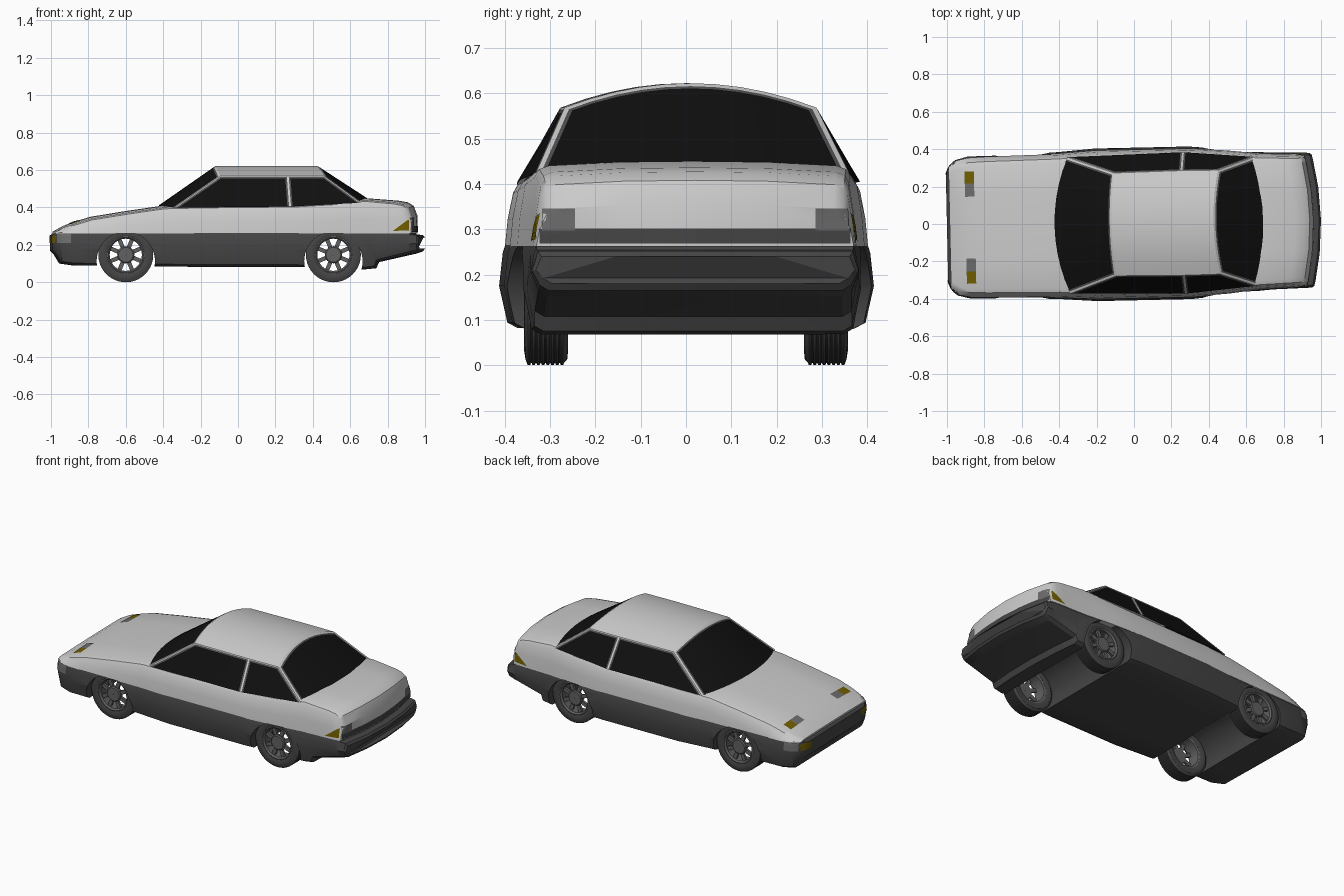
import bpy, bmesh, math
from mathutils import Vector, Matrix
from mathutils.bvhtree import BVHTree

if "Cube" in bpy.data.objects:
    bpy.data.objects.remove(bpy.data.objects["Cube"])


def material(name, c):
    m = bpy.data.materials.new(name)
    m.diffuse_color = (*c, 1)
    m.use_nodes = True
    m.node_tree.nodes["Principled BSDF"].inputs["Base Color"].default_value = m.diffuse_color
    return m


PAINT = material("light_paint", (0.65, 0.65, 0.65))
DARK = material("dark_trim", (0.06, 0.06, 0.06))
FRAME = material("window_trim", (0.08, 0.08, 0.08))
GLASS = material("black_glass", (0.005, 0.005, 0.005))
RIM = material("rim_grey", (0.12, 0.12, 0.12))
LENS = material("grey_lens", (0.15, 0.15, 0.15))
AMBER = material("amber_lens", (0.16, 0.11, 0.0))
YAW = Matrix.Rotation(math.radians(1.25), 4, 'Z')  # the body sits slightly turned


def finish(name, bm, mats):
    bmesh.ops.recalc_face_normals(bm, faces=bm.faces)
    me = bpy.data.meshes.new(name)
    bm.to_mesh(me)
    bm.free()
    for m in mats:
        me.materials.append(m)
    ob = bpy.data.objects.new(name, me)
    bpy.context.collection.objects.link(ob)
    return ob


def smooth(ob, deg=30):
    bpy.ops.object.select_all(action='DESELECT')
    ob.select_set(True)
    bpy.context.view_layer.objects.active = ob
    bpy.ops.object.shade_smooth_by_angle(angle=math.radians(deg))


def loft(name, stations, half_section, mat):
    """Skin mirrored half sections placed along x; the tail is bowed in plan."""
    bm = bmesh.new()
    rings = []
    for s in stations:
        half = half_section(*s[1:])
        ring = half + [(-y, z) for y, z in half[-2:0:-1]]
        row = []
        for y, z in ring:
            bow = 0.045 * (y / 0.36) ** 2 * min(max((s[0] - 0.6) / 0.3, 0), 1)
            row.append(bm.verts.new((s[0] - bow, y, z)))
        rings.append(row)
    n = len(rings[0])
    for a, b in zip(rings, rings[1:]):
        for i in range(n):
            bm.faces.new((a[i], a[(i + 1) % n], b[(i + 1) % n], b[i]))
    caps = [bm.faces.new(rings[0]), bm.faces.new(rings[-1])]
    bmesh.ops.triangulate(bm, faces=caps)
    return finish(name, bm, [mat])


def lower_section(w, zb, zt):
    return [(0, zb), (w * .5, zb), (w * .9, zb), (w * .955, zb + .012), (w, (zb + zt) / 2),
            (w * .98, zt - .02), (w * .965, zt), (w * .5, zt), (0, zt)]


def upper_section(w, zt):
    z0 = 0.262
    d = min(0.035, (zt - z0) * 0.6)
    return [(0, z0), (w * .5, z0), (w, z0), (w * .985, (z0 + zt - d) / 2), (w * .955, zt - d),
            (w * .93, zt - d * .5), (w * .87, zt - d * .28), (w * .45, zt - d * .06), (0, zt)]


# Dark lower shell with both bumpers
lower = loft("lower_body", [
    (-1.0, .29, .17, .25), (-.98, .335, .15, .265), (-.95, .362, .10, .268), (-.88, .38, .09, .268),
    (-.6, .383, .088, .268), (-.4, .393, .085, .268), (-.2, .408, .082, .268), (.3, .408, .082, .268),
    (.6, .38, .075, .268), (.67, .372, .068, .268), (.74, .367, .075, .268), (.755, .366, .108, .268),
    (.94, .362, .15, .268), (.955, .362, .153, .256), (.99, .36, .165, .252), (1.0, .352, .18, .24)],
    lower_section, DARK)
# Light upper shell: bonnet, shoulders, boot
upper = loft("upper_body", [
    (-.985, .325, .272), (-.94, .36, .299), (-.88, .373, .323), (-.79, .377, .35), (-.6, .38, .381),
    (-.4, .383, .41), (-.2, .395, .415), (.3, .395, .42), (.5, .383, .432), (.68, .364, .45),
    (.86, .358, .436), (.91, .356, .427), (.94, .353, .408), (.96, .35, .355)],
    upper_section, PAINT)
body = [lower, upper]

# Cabin: crowned roof, raked screens, side windows
bm = bmesh.new()
T = [i / 5 - 1 for i in range(11)]
roof_z = lambda t: 0.568 + 0.054 * (1 - t * t)
rows = [[(-.425 + .075 * t * t, .365 * t, .41 - .012 * t * t) for t in T],
        [(-.12 + .02 * t * t, .275 * t, roof_z(t)) for t in T],
        [(.26, .28 * t, roof_z(t)) for t in T],
        [(.425 + .03 * t * t, .278 * t, roof_z(t)) for t in T],
        [(.69 - .04 * t * t, .345 * t, .45 - .025 * t * t) for t in T]]
rows = [[bm.verts.new(p) for p in r] for r in rows]
panels = []
for k in range(4):
    fs = [bm.faces.new((rows[k][i], rows[k][i + 1], rows[k + 1][i + 1], rows[k + 1][i])) for i in range(10)]
    if k in (0, 3):
        panels.append(fs)
for i, sgn in ((0, -1), (10, 1)):
    foot = bm.verts.new((.27, .378 * sgn, .405))
    panels.append([bm.faces.new((rows[0][i], foot, rows[2][i], rows[1][i]))])
    panels.append([bm.faces.new((foot, rows[4][i], rows[3][i], rows[2][i]))])
bmesh.ops.recalc_face_normals(bm, faces=bm.faces)
for n, fs in enumerate(panels):
    edge = 0.012 if n < 2 else 0.005
    bmesh.ops.inset_region(bm, faces=fs, thickness=edge, use_even_offset=True)
    r = bmesh.ops.inset_region(bm, faces=fs, thickness=0.009, use_even_offset=True)
    for f in r["faces"]:
        f.material_index = 1
    for f in fs:
        f.material_index = 2
body.append(finish("cabin", bm, [PAINT, FRAME, GLASS]))

# Lamps: thin patches projected onto the shells
verts, polys = [], []
for ob in (lower, upper):
    base = len(verts)
    verts += [v.co.copy() for v in ob.data.vertices]
    polys += [[base + i for i in p.vertices] for p in ob.data.polygons]
tree = BVHTree.FromPolygons(verts, polys)


def lamp(name, quad, direction, mat, n=5):
    for side, sgn in (("left", 1), ("right", -1)):
        flip = Vector((1, sgn, 1))
        d = Vector(direction) * flip
        q = [Vector(p) * flip for p in quad]
        bm = bmesh.new()
        grid = []
        for i in range(n + 1):
            a, b = q[0].lerp(q[1], i / n), q[3].lerp(q[2], i / n)
            row = []
            for j in range(n + 1):
                hit = tree.ray_cast(a.lerp(b, j / n), d)[0]
                row.append(bm.verts.new(hit - d * 0.003) if hit else None)
            grid.append(row)
        for i in range(n):
            for j in range(n):
                c = (grid[i][j], grid[i + 1][j], grid[i + 1][j + 1], grid[i][j + 1])
                if all(c):
                    bm.faces.new(c)
        bmesh.ops.remove_doubles(bm, verts=bm.verts, dist=1e-5)
        body.append(finish(f"{name}_{side}", bm, [mat]))


def rect(axis, const, a0, a1, b0, b1):
    pts = [(a0, b0), (a1, b0), (a1, b1), (a0, b1)]
    return [p[:axis] + (const,) + p[axis:] for p in pts]


lamp("bonnet_lamp_grey", rect(2, 1, -.9, -.85, .165, .235), (0, 0, -1), LENS)
lamp("bonnet_lamp_amber", rect(2, 1, -.9, -.85, .235, .30), (0, 0, -1), AMBER)
lamp("nose_lamp", rect(0, -1.3, .25, .33, .21, .25), (1, 0, 0), AMBER)
lamp("nose_side_lamp", rect(1, .7, -.975, -.9, .21, .258), (0, -1, 0), LENS)
lamp("tail_lamp", rect(0, 1.3, .265, .338, .297, .346), (-1, 0, 0), LENS)
lamp("tail_side_lamp", [(.82, .7, .274), (.908, .7, .278), (.908, .7, .335), (.895, .7, .33)], (0, -1, 0), AMBER)
lamp("tail_trim", rect(0, 1.3, 0, .343, .268, .302), (-1, 0, 0), DARK)

for ob in body:
    ob.data.transform(YAW)

# Wheel tunnels cut across the lower shell
for x in (-.6, .51):
    bpy.ops.mesh.primitive_cylinder_add(vertices=48, radius=.156, depth=1.2, location=(x, 0, .113),
                                        rotation=(math.pi / 2, 0, 0))
    cutter = bpy.context.object
    cutter.hide_render = True
    mod = lower.modifiers.new("arch", 'BOOLEAN')
    mod.operation, mod.solver, mod.object = 'DIFFERENCE', 'EXACT', cutter
    bpy.context.view_layer.objects.active = lower
    bpy.ops.object.modifier_apply(modifier=mod.name)
    bpy.data.objects.remove(cutter)
for ob in body:
    smooth(ob)


def lathe(bm, profile, seg, x, z, sgn):
    """Revolve a closed (y, radius) loop around the axle."""
    rings = [[bm.verts.new((x + r * math.cos(a), y * sgn, z + r * math.sin(a))) for y, r in profile]
             for a in (2 * math.pi * i / seg for i in range(seg))]
    n = len(profile)
    for i in range(seg):
        a, b = rings[i], rings[(i + 1) % seg]
        for j in range(n):
            bm.faces.new((a[j], a[(j + 1) % n], b[(j + 1) % n], b[j]))


# Wheels: ribbed tyre, rim ring, hub and eight spokes
R = 0.147
tread = []
for i in range(8):
    y = .269 + i * .0104
    tread += [(y, R - .005), (y + .002, R), (y + .007, R), (y + .009, R - .005)]
tyre = [(.266, .098), (.26, .115), (.262, .134)] + tread + [(.354, .134), (.357, .115), (.351, .098)]
for end, x in (("front", -.6), ("rear", .51)):
    for side, sgn in (("left", 1), ("right", -1)):
        bm = bmesh.new()
        lathe(bm, tyre, 40, x, R, sgn)
        smooth(finish(f"{end}_tyre_{side}", bm, [DARK]))
        bm = bmesh.new()
        lathe(bm, [(.266, .1), (.352, .1), (.354, .094), (.345, .086), (.27, .088)], 40, x, R, sgn)
        lathe(bm, [(.325, .001), (.325, .046), (.343, .046), (.348, .04), (.348, .001)], 16, x, R, sgn)
        for k in range(8):
            m = (Matrix.Translation((x, .333 * sgn, R)) @ Matrix.Rotation(k * math.pi / 4 + .39, 4, 'Y')
                 @ Matrix.Translation((.066, 0, 0)) @ Matrix.Diagonal((.05, .014, .022, 1)))
            bmesh.ops.create_cube(bm, size=1, matrix=m)
        smooth(finish(f"{end}_rim_{side}", bm, [RIM]))
